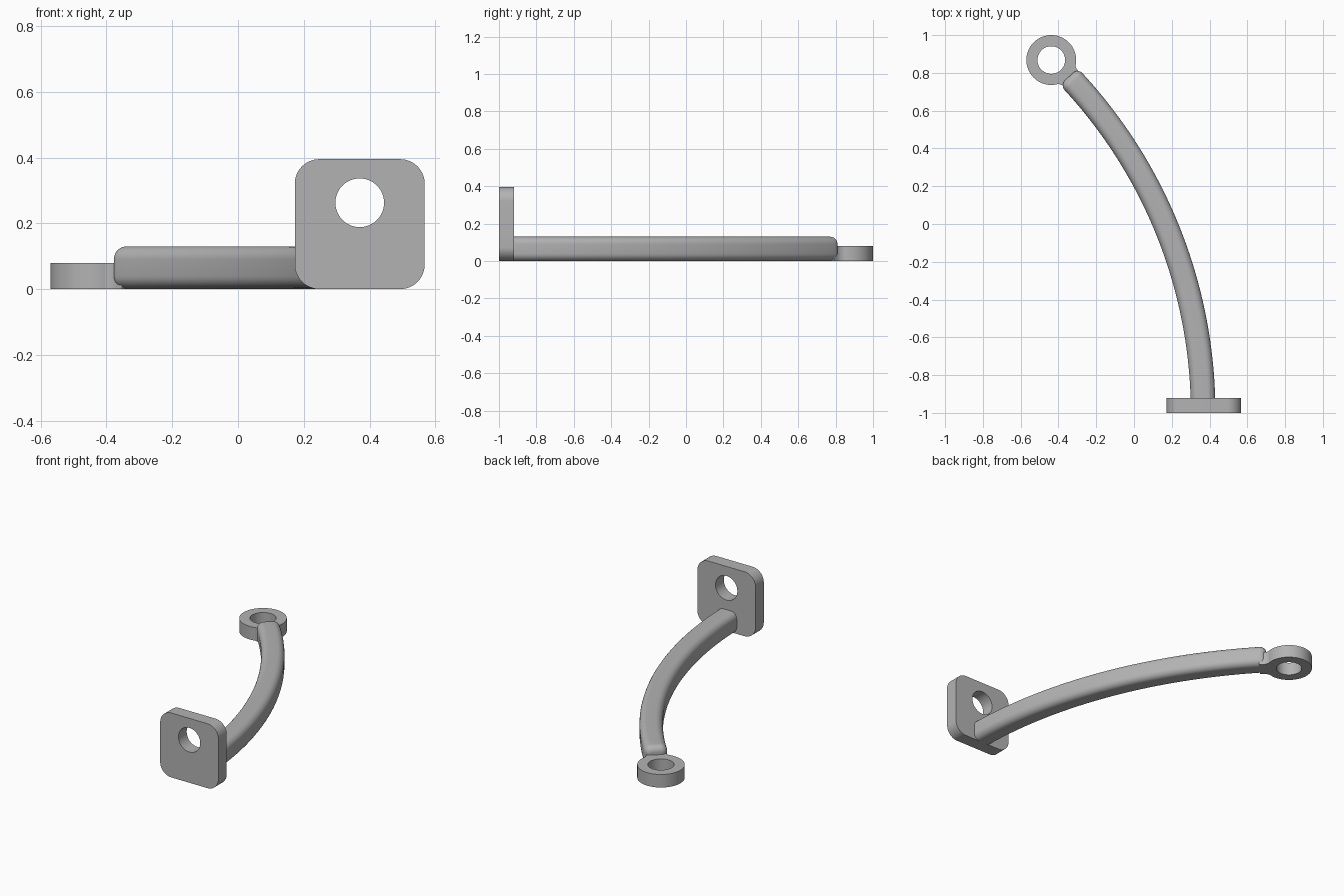
import bpy, bmesh, math
from math import sin, cos, pi
from mathutils import Vector, Matrix

cube = bpy.data.objects.get("Cube")
if cube:
    bpy.data.objects.remove(cube)

grey = bpy.data.materials.new("plain grey")
grey.use_nodes = True
colour = (0.45, 0.45, 0.45, 1)
grey.diffuse_color = colour
grey.node_tree.nodes["Principled BSDF"].inputs["Base Color"].default_value = colour


def finish(name, bm, matrix=Matrix()):
    bmesh.ops.recalc_face_normals(bm, faces=bm.faces)
    mesh = bpy.data.meshes.new(name)
    bm.to_mesh(mesh)
    bm.free()
    mesh.transform(matrix)
    mesh.materials.append(grey)
    ob = bpy.data.objects.new(name, mesh)
    bpy.context.collection.objects.link(ob)
    bpy.ops.object.select_all(action='DESELECT')
    ob.select_set(True)
    bpy.context.view_layer.objects.active = ob
    bpy.ops.object.shade_smooth_by_angle(angle=math.radians(35))
    return ob


def rounded_rect(w, h, r, steps):
    """Outline centred on the origin, one arc of steps points per corner."""
    pts = []
    for q, (sx, sy) in enumerate([(1, 1), (-1, 1), (-1, -1), (1, -1)]):
        for i in range(steps):
            a = (q + i / (steps - 1)) * pi / 2
            pts.append((sx * (w / 2 - r) + r * cos(a), sy * (h / 2 - r) + r * sin(a)))
    return pts


def circle(r, n, cx=0, cy=0):
    return [(cx + r * cos(2 * pi * i / n), cy + r * sin(2 * pi * i / n)) for i in range(n)]


def bridge(bm, a, b):
    n = len(a)
    for i in range(n):
        bm.faces.new((a[i], a[(i + 1) % n], b[(i + 1) % n], b[i]))


def holed_plate(name, outer, inner, depth, matrix):
    bm = bmesh.new()
    o0, i0, o1, i1 = [[bm.verts.new((x, y, z)) for x, y in loop]
                      for z in (0, depth) for loop in (outer, inner)]
    bridge(bm, o0, o1)
    bridge(bm, i0, i1)
    bridge(bm, o0, i0)
    bridge(bm, o1, i1)
    return finish(name, bm, matrix)


# Upright mounting plate with rounded corners and a bolt hole
PLATE_X, PLATE_H = 0.37, 0.395
holed_plate("mounting_plate", rounded_rect(PLATE_H, PLATE_H, 0.075, 16),
            circle(0.074, 64, 0, 0.065), 0.08,
            Matrix.Translation((PLATE_X, -0.92, PLATE_H / 2)) @ Matrix.Rotation(pi / 2, 4, 'X'))

# Flat ring eyelet at the far end
RING = Vector((-0.438, 0.868, 0))
holed_plate("ring_eyelet", circle(0.132, 64), circle(0.073, 64), 0.08,
            Matrix.Translation(RING))

# Curved arm: rounded section swept along an arc, with a filleted tip
START, TIP = Vector((0.366, -1, 0)), Vector((-0.345, 0.78, 0))
SIZE, CORNER, FILLET = 0.13, 0.04, 0.036
dx, dy = START.x - TIP.x, TIP.y - START.y
R = (dx * dx + dy * dy) / (2 * dx)
end = math.asin(dy / R)
begin = 0.06 / R
stations = [(begin + (end - FILLET / R - begin) * i / 48, 0) for i in range(49)]
for i in range(1, 9):
    t = i / 8 * pi / 2
    stations.append((end - FILLET * (1 - sin(t)) / R, FILLET * (1 - cos(t))))

bm = bmesh.new()
rings = []
for a, inset in stations:
    side = SIZE - 2 * inset
    rings.append([bm.verts.new((START.x - R + (R + u) * cos(a),
                                START.y + (R + u) * sin(a), SIZE / 2 + v))
                  for u, v in rounded_rect(side, side, CORNER - inset, 8)])
for a, b in zip(rings, rings[1:]):
    bridge(bm, a, b)
bm.faces.new(rings[0])
bm.faces.new(rings[-1])
finish("curved_arm", bm)

# Short flared neck joining the arm tip to the eyelet
half = [(0.09, 0.08), (0.108, 0.073), (0.118, 0.064), (0.13, 0.058), (0.145, 0.056), (0.17, 0.056)]
outline = half + [(x, -y) for x, y in reversed(half)]
bm = bmesh.new()
low, high = [[bm.verts.new((x, y, z)) for x, y in outline] for z in (0, 0.08)]
bridge(bm, low, high)
bm.faces.new(low)
bm.faces.new(high)
along = TIP - RING
finish("neck", bm, Matrix.Translation(RING)
       @ Matrix.Rotation(math.atan2(along.y, along.x), 4, 'Z'))
